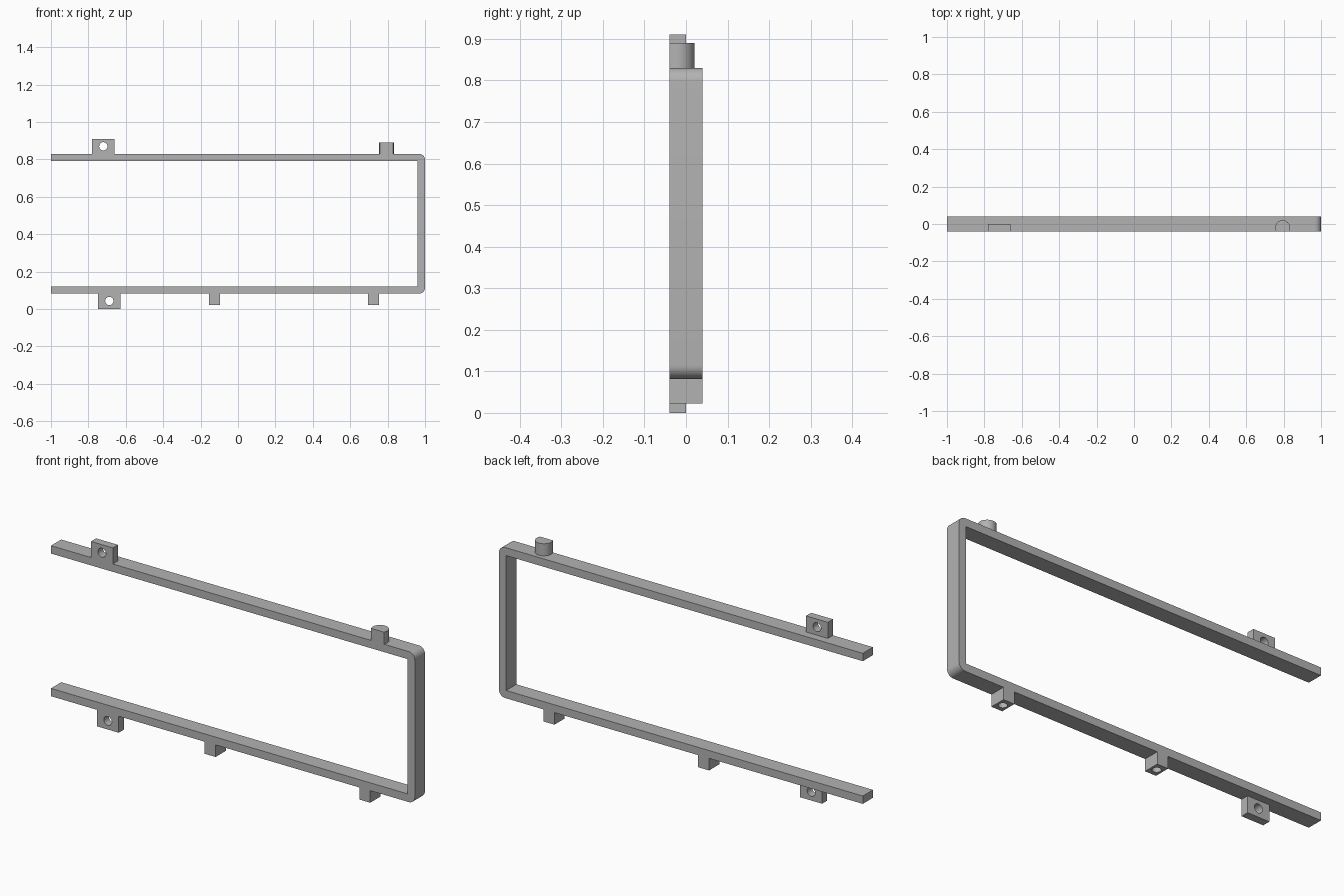
import bpy, math

cube = bpy.data.objects.get("Cube")
if cube:
    bpy.data.objects.remove(cube, do_unlink=True)

grey = bpy.data.materials.new("plain grey")
grey.use_nodes = True
grey.diffuse_color = (0.45, 0.45, 0.45, 1)
grey.node_tree.nodes["Principled BSDF"].inputs["Base Color"].default_value = (0.45, 0.45, 0.45, 1)

FRONT, BACK = -0.04, 0.04      # depth of the frame
BOTTOM, TOP = 0.082, 0.83      # outer height of the frame
BAR = 0.039                    # bar thickness
CORNER = 0.033                 # outer corner radius


def prism(name, outline, y0, y1):
    """Extrude an (x, z) outline from y0 to y1."""
    n = len(outline)
    verts = [(x, y, z) for y in (y0, y1) for x, z in outline]
    faces = [tuple(range(n)), tuple(range(2 * n - 1, n - 1, -1))]
    faces += [(i, i + n, (i + 1) % n + n, (i + 1) % n) for i in range(n)]
    mesh = bpy.data.meshes.new(name)
    mesh.from_pydata(verts, [], faces)
    mesh.materials.append(grey)
    obj = bpy.data.objects.new(name, mesh)
    bpy.context.collection.objects.link(obj)
    return obj


def box(name, x0, x1, y0, y1, z0, z1):
    return prism(name, [(x0, z0), (x1, z0), (x1, z1), (x0, z1)], y0, y1)


def cylinder(name, radius, depth, location, rotation=(0, 0, 0)):
    bpy.ops.mesh.primitive_cylinder_add(vertices=48, radius=radius, depth=depth,
                                        location=location, rotation=rotation)
    obj = bpy.context.object
    obj.name = name
    obj.data.materials.append(grey)
    return obj


def combine(target, tool, operation):
    """Apply a boolean and discard the tool object."""
    bpy.context.view_layer.objects.active = target
    mod = target.modifiers.new(operation, "BOOLEAN")
    mod.operation, mod.solver, mod.object = operation, "EXACT", tool
    bpy.ops.object.modifier_apply(modifier=mod.name)
    bpy.data.objects.remove(tool, do_unlink=True)


def corner(cz, start):
    steps = 10
    return [(1 - CORNER + CORNER * math.cos(a), cz + CORNER * math.sin(a))
            for a in (start + math.pi / 2 * i / steps for i in range(steps + 1))]


# Three-sided frame, open on its right, with rounded outer corners
outline = [(-1, BOTTOM)]
outline += corner(BOTTOM + CORNER, -math.pi / 2)
outline += corner(TOP - CORNER, 0)
outline += [(-1, TOP), (-1, TOP - BAR), (1 - BAR, TOP - BAR),
            (1 - BAR, BOTTOM + BAR), (-1, BOTTOM + BAR)]
frame = prism("frame", outline, FRONT, BACK)

# Half-depth screw tabs above and below the bars, each with a through hole
for x, z0, z1, hole_z in ((-0.72, TOP - 0.02, 0.91, 0.87),
                          (-0.688, 0, BOTTOM + 0.02, 0.043)):
    tab = box("screw_tab", x - 0.06, x + 0.06, FRONT, 0, z0, z1)
    combine(frame, tab, "UNION")
    hole = cylinder("tab_hole", 0.022, 0.2, (x, 0, hole_z), (math.pi / 2, 0, 0))
    combine(frame, hole, "DIFFERENCE")

# Square feet under the lower bar, each with a blind hole from below
for x in (-0.125, 0.725):
    foot = box("foot", x - 0.03, x + 0.03, FRONT, BACK, 0.022, BOTTOM + 0.02)
    combine(frame, foot, "UNION")
    hole = cylinder("foot_hole", 0.02, 0.1, (x, 0, 0.022))
    combine(frame, hole, "DIFFERENCE")

# Round peg on the upper bar, cut flush with the front
peg = cylinder("peg", 0.04, 0.08, (0.795, -0.02, 0.85))
combine(peg, box("peg_trim", 0.7, 0.9, -0.1, FRONT, 0.7, 1), "DIFFERENCE")
combine(frame, peg, "UNION")

# Smooth the round surfaces, keep hard edges sharp
bpy.ops.object.select_all(action="DESELECT")
frame.select_set(True)
bpy.context.view_layer.objects.active = frame
bpy.ops.object.shade_smooth_by_angle(angle=math.radians(30))
